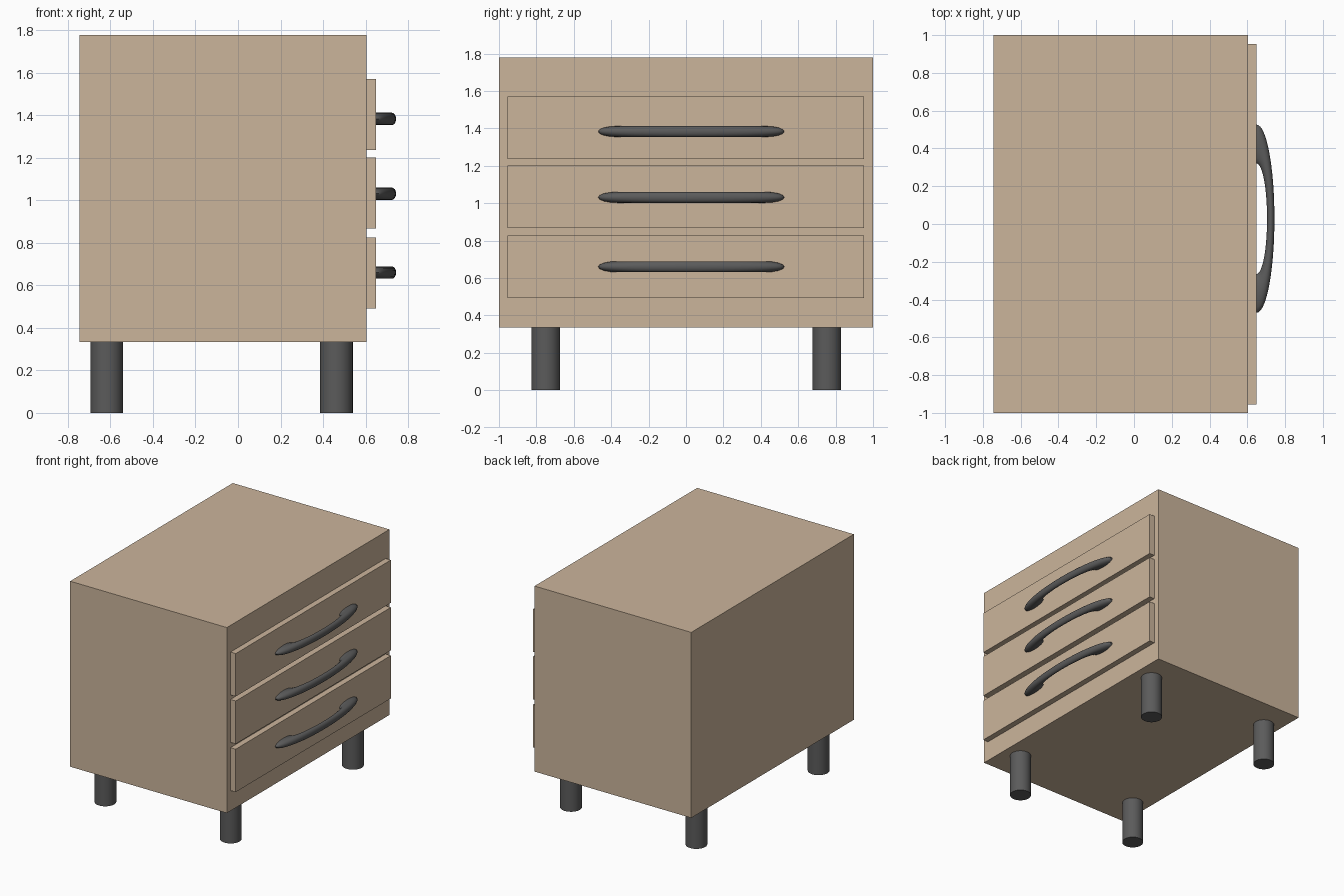
import bpy, bmesh, math

if "Cube" in bpy.data.objects:
    bpy.data.objects.remove(bpy.data.objects["Cube"])


def material(name, rgb):
    m = bpy.data.materials.new(name)
    m.diffuse_color = (*rgb, 1)
    m.use_nodes = True
    m.node_tree.nodes["Principled BSDF"].inputs["Base Color"].default_value = m.diffuse_color
    return m


wood = material("light wood", (0.60, 0.46, 0.33))
metal = material("dark grey metal", (0.105, 0.105, 0.105))


def box(name, lo, hi, mat):
    bpy.ops.mesh.primitive_cube_add(size=1, location=[(a + b) / 2 for a, b in zip(lo, hi)])
    o = bpy.context.object
    o.name = name
    o.scale = [b - a for a, b in zip(lo, hi)]
    bpy.ops.object.transform_apply(location=False, rotation=False, scale=True)
    o.data.materials.append(mat)
    return o


def smooth(o, angle):
    bpy.ops.object.select_all(action='DESELECT')
    o.select_set(True)
    bpy.context.view_layer.objects.active = o
    bpy.ops.object.shade_smooth_by_angle(angle=math.radians(angle))


def handle(name, z):
    # half of a stretched ring, its ends meeting the drawer face
    arc, ring = 32, 16
    bm = bmesh.new()
    loops = []
    for i in range(arc + 1):
        a = math.pi * i / arc - math.pi / 2
        loop = []
        for j in range(ring):
            b = 2 * math.pi * j / ring
            k = 1 + 0.26 * math.cos(b)
            loop.append(bm.verts.new((0.649 + 0.075 * k * math.cos(a),
                                      0.028 + 0.395 * k * math.sin(a),
                                      z + 0.029 * math.sin(b))))
        loops.append(loop)
    for p, q in zip(loops, loops[1:]):
        for j in range(ring):
            n = (j + 1) % ring
            bm.faces.new((p[j], q[j], q[n], p[n]))
    bm.faces.new(loops[0])
    bm.faces.new(loops[-1])
    bmesh.ops.recalc_face_normals(bm, faces=bm.faces)
    me = bpy.data.meshes.new(name)
    bm.to_mesh(me)
    bm.free()
    o = bpy.data.objects.new(name, me)
    bpy.context.collection.objects.link(o)
    me.materials.append(metal)
    smooth(o, 50)


# cabinet body
box("cabinet_body", (-0.745, -1, 0.334), (0.604, 1, 1.778), wood)

# drawer fronts with handles
drawers = [("bottom", 0.492, 0.826, 0.66), ("middle", 0.867, 1.201, 1.031), ("top", 1.236, 1.57, 1.383)]
for label, z0, z1, hz in drawers:
    box(label + "_drawer_front", (0.604, -0.955, z0), (0.649, 0.953, z1), wood)
    handle(label + "_drawer_handle", hz)

# four round legs
for xl, x in (("back", -0.617), ("front", 0.463)):
    for yl, y in (("left", -0.75), ("right", 0.753)):
        bpy.ops.mesh.primitive_cylinder_add(vertices=32, radius=0.077, depth=0.334,
                                            location=(x, y, 0.167))
        leg = bpy.context.object
        leg.name = f"{xl}_{yl}_leg"
        leg.data.materials.append(metal)
        smooth(leg, 30)
